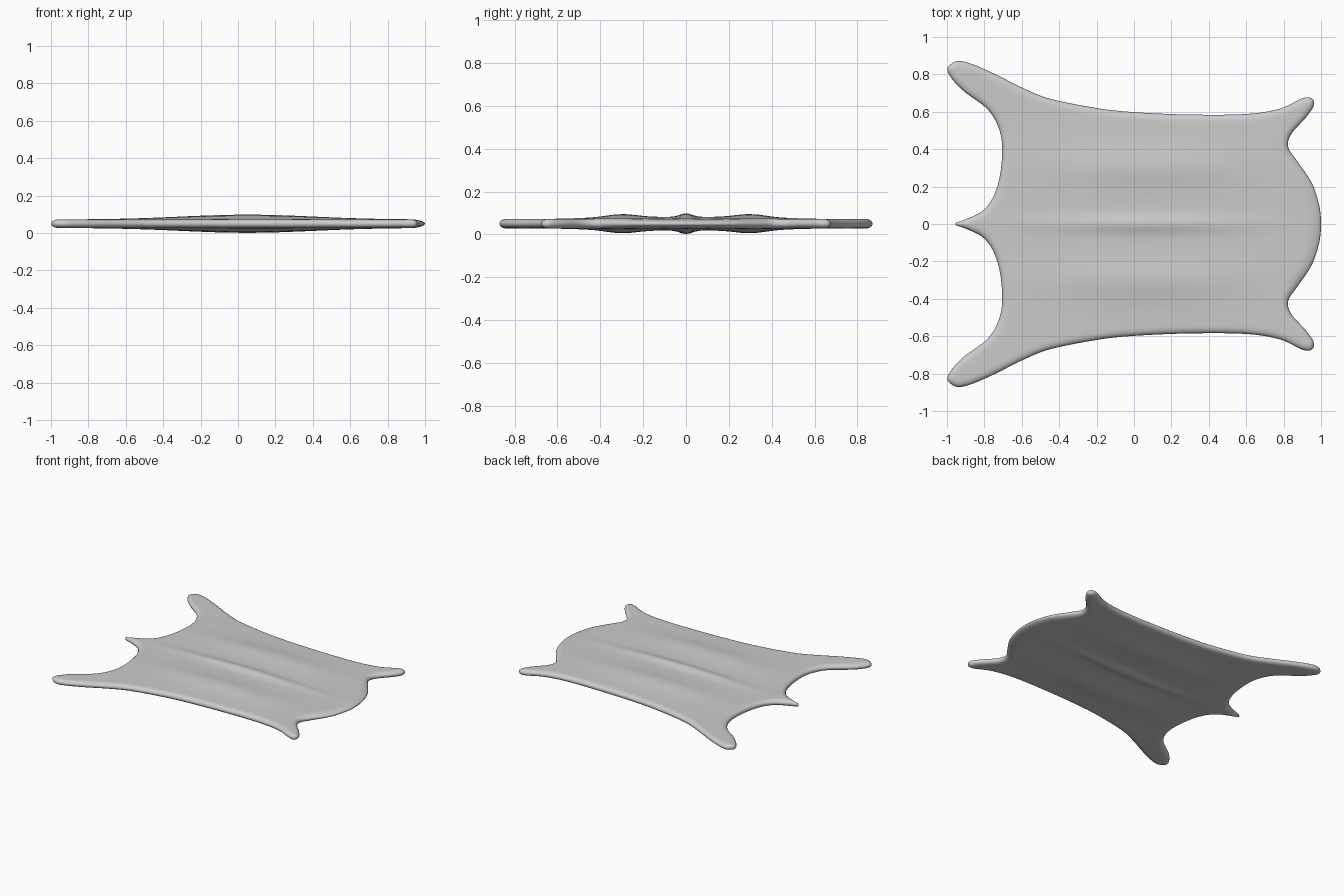
import bpy, bmesh, math
from mathutils import Vector, kdtree
from mathutils.geometry import delaunay_2d_cdt

if "Cube" in bpy.data.objects:
    bpy.data.objects.remove(bpy.data.objects["Cube"])

# Half outline of the hide, from head end round the legs to the tail
HALF = [(1, 0), (.99, .1), (.95, .22), (.87, .34), (.825, .41), (.84, .48), (.92, .57),
        (.962, .635), (.95, .672), (.9, .672), (.78, .617), (.6, .588), (.3, .585), (0, .598),
        (-.2, .62), (-.45, .67), (-.6, .73), (-.75, .805), (-.88, .86), (-.95, .87),
        (-.997, .835), (-.98, .785), (-.91, .71), (-.79, .62), (-.73, .53), (-.705, .42),
        (-.715, .27), (-.75, .15), (-.81, .07), (-.9, .025), (-.96, 0)]


def smooth_loop(points, step):
    """Closed Catmull-Rom through the points, sampled about every step."""
    out, n = [], len(points)
    for i in range(n):
        a, b, c, d = (points[(i + k) % n] for k in (-1, 0, 1, 2))
        m = max(2, round((c - b).length / step))
        for j in range(m):
            t = j / m
            out.append(.5 * (2 * b + (c - a) * t + (2 * a - 5 * b + 4 * c - d) * t * t
                             + (3 * b - a - 3 * c + d) * t ** 3))
    return out


half = [Vector(p) for p in HALF]
control = half + [Vector((p.x, -p.y)) for p in half[-2:0:-1]]
outline = smooth_loop(control, .02)
dense = smooth_loop(control, .003)
tree = kdtree.KDTree(len(dense))
for i, p in enumerate(dense):
    tree.insert((p.x, p.y, 0), i)
tree.balance()


def edge_distance(p):
    return tree.find((p.x, p.y, 0))[2]


def half_thickness(p):
    """Rounded rim, raised spine and two soft side swells."""
    d = edge_distance(p)
    head = max(0, min(1, (p.x - .8) / .2)) * (abs(p.y) < .4)
    r = .035 + .06 * head
    rim = math.sqrt(max(0, 1 - (1 - min(d / r, 1)) ** 2))
    y = abs(p.y)
    swell = (.017 * math.exp(-(y / .04) ** 2) + .014 * math.exp(-((y - .3) / .1) ** 2)
             + .009 * math.exp(-(y / .5) ** 4))
    along = math.exp(-((p.x - .05) / .5) ** 2)
    return rim * (.0225 + swell * along)


# Points: outline, inset rings for the rounded rim, and an inner grid
pts = list(outline)
n = len(outline)
for inset in (.004, .012, .024, .038):
    for i, p in enumerate(outline):
        t = (outline[(i + 1) % n] - outline[i - 1]).normalized()
        q = p + Vector((-t.y, t.x)) * inset
        if edge_distance(q) > inset * .93:
            pts.append(q)
for i in range(-50, 51):
    for j in range(-44, 45):
        q = Vector((i * .02, j * .02))
        if edge_distance(q) > .05:
            pts.append(q)
edges = [(i, (i + 1) % n) for i in range(n)]
flat, _, tris, orig, _, _ = delaunay_2d_cdt(pts, edges, [], 1, 1e-5)

# Mirror the flat sheet into a closed top and bottom
bm = bmesh.new()
Z = .05
tops, bots = [], []
for p, o in zip(flat, orig):
    on_rim = any(k < n for k in o)
    h = 0 if on_rim else half_thickness(p)
    top = bm.verts.new((p.x, p.y, Z + h))
    tops.append(top)
    bots.append(top if on_rim else bm.verts.new((p.x, p.y, Z - h)))
for f in tris:
    bm.faces.new([tops[k] for k in f])
    low = [bots[k] for k in reversed(f)]
    if not bm.faces.get(low):
        bm.faces.new(low)
bmesh.ops.recalc_face_normals(bm, faces=bm.faces)

# Hide rug
mesh = bpy.data.meshes.new("hide_rug")
bm.to_mesh(mesh)
bm.free()
rug = bpy.data.objects.new("hide_rug", mesh)
bpy.context.collection.objects.link(rug)
for poly in mesh.polygons:
    poly.use_smooth = True
